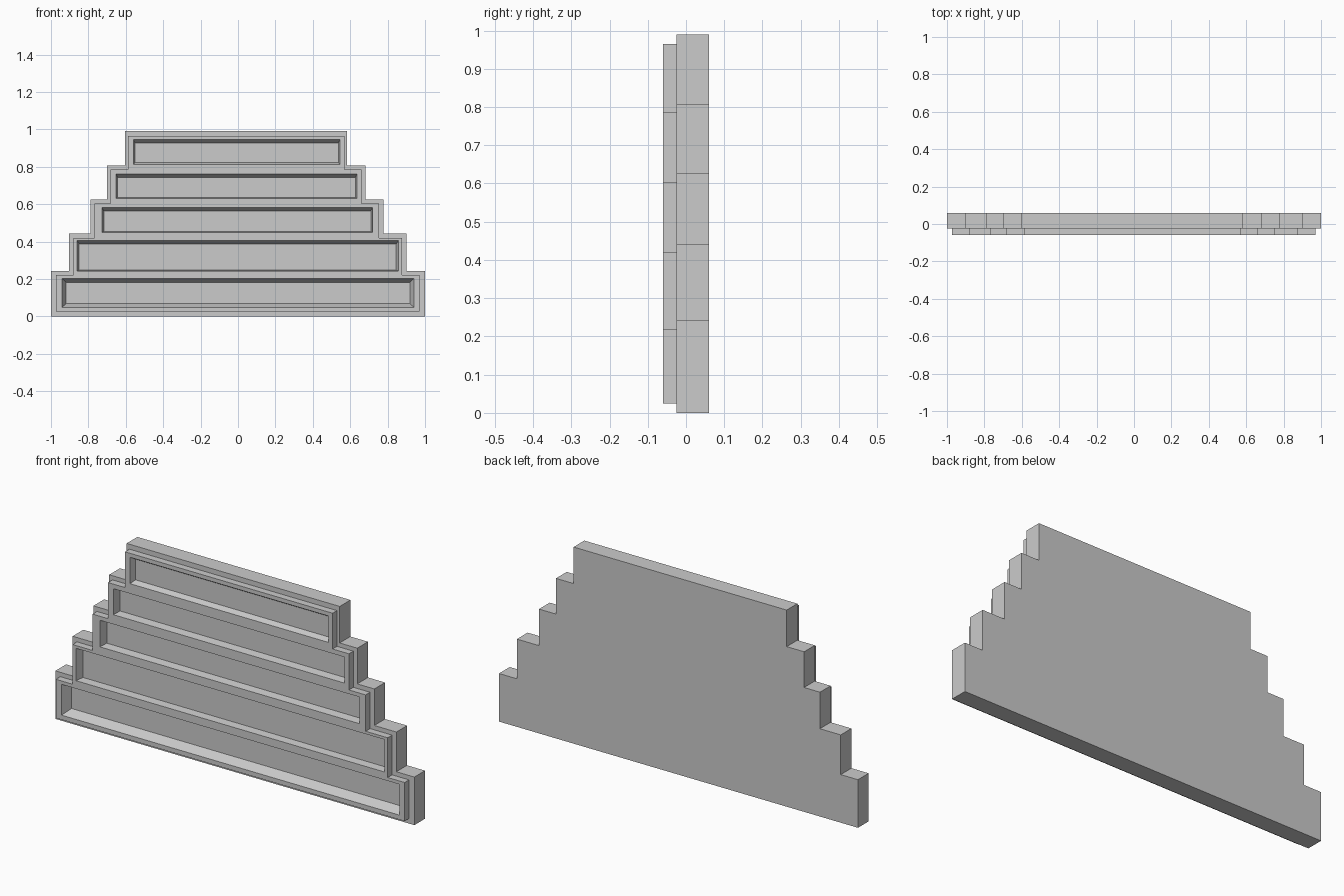
import bpy
import bmesh
from mathutils import Vector

if "Cube" in bpy.data.objects:
    bpy.data.objects.remove(bpy.data.objects["Cube"], do_unlink=True)

stone = bpy.data.materials.new("plain grey")
stone.use_nodes = True
grey = (0.6, 0.6, 0.6, 1)
stone.diffuse_color = grey
stone.node_tree.nodes["Principled BSDF"].inputs["Base Color"].default_value = grey

FRONT, MIDDLE, BACK = -0.06, -0.025, 0.06


def make_object(name, bm):
    bmesh.ops.recalc_face_normals(bm, faces=bm.faces[:])
    mesh = bpy.data.meshes.new(name)
    bm.to_mesh(mesh)
    bm.free()
    mesh.materials.append(stone)
    obj = bpy.data.objects.new(name, mesh)
    bpy.context.collection.objects.link(obj)
    return obj


def stepped_slab(name, base, steps, y0, y1):
    """Extrude a stepped outline; each step is (left x, right x, top z)."""
    right, left, z = [], [], base
    for x0, x1, top in steps:
        right += [(x1, z), (x1, top)]
        left += [(x0, z), (x0, top)]
        z = top
    bm = bmesh.new()
    face = bm.faces.new([bm.verts.new((x, y0, z)) for x, z in right + left[::-1]])
    out = bmesh.ops.extrude_face_region(bm, geom=[face])
    moved = [v for v in out["geom"] if isinstance(v, bmesh.types.BMVert)]
    bmesh.ops.translate(bm, verts=moved, vec=(0, y1 - y0, 0))
    return make_object(name, bm)


# Stepped slabs
back_slab = stepped_slab("back_slab", 0, [
    (-1, 1, 0.242), (-0.904, 0.9, 0.442), (-0.788, 0.777, 0.626),
    (-0.7, 0.682, 0.806), (-0.603, 0.584, 0.99)], MIDDLE, BACK)
front_slab = stepped_slab("front_slab", 0.025, [
    (-0.973, 0.97, 0.22), (-0.88, 0.876, 0.42), (-0.768, 0.753, 0.603),
    (-0.682, 0.66, 0.785), (-0.588, 0.569, 0.965)], FRONT, MIDDLE)

# Recessed panels: left, right, bottom, top, then side, bottom, top taper and depth
panels = [
    (-0.941, 0.941, 0.048, 0.203, 0.021, 0.02, 0.021, 0.05),
    (-0.861, 0.858, 0.243, 0.406, 0.012, 0.004, 0.018, 0.04),
    (-0.727, 0.72, 0.449, 0.583, 0.01, 0.006, 0.02, 0.04),
    (-0.652, 0.636, 0.631, 0.762, 0.009, 0.006, 0.019, 0.04),
    (-0.559, 0.545, 0.812, 0.945, 0.009, 0.011, 0.018, 0.029),
]
bm = bmesh.new()
for x0, x1, z0, z1, side, low, high, depth in panels:
    rings = []
    for t in (-0.1, 1):
        a, b = x0 + side * t, x1 - side * t
        c, d = z0 + low * t, z1 - high * t
        y = FRONT + depth * t
        rings.append([bm.verts.new(Vector((x, y, z)))
                      for x, z in ((a, c), (b, c), (b, d), (a, d))])
    outer, inner = rings
    bm.faces.new(outer)
    bm.faces.new(inner)
    for i in range(4):
        j = (i + 1) % 4
        bm.faces.new((outer[i], outer[j], inner[j], inner[i]))
cutter = make_object("panel_cutter", bm)
cutter.hide_render = True

# Cut the panels out of both slabs
for slab in (back_slab, front_slab):
    cut = slab.modifiers.new("panels", "BOOLEAN")
    cut.operation = "DIFFERENCE"
    cut.solver = "EXACT"
    cut.object = cutter
    bpy.context.view_layer.objects.active = slab
    bpy.ops.object.modifier_apply(modifier=cut.name)
bpy.data.objects.remove(cutter, do_unlink=True)
